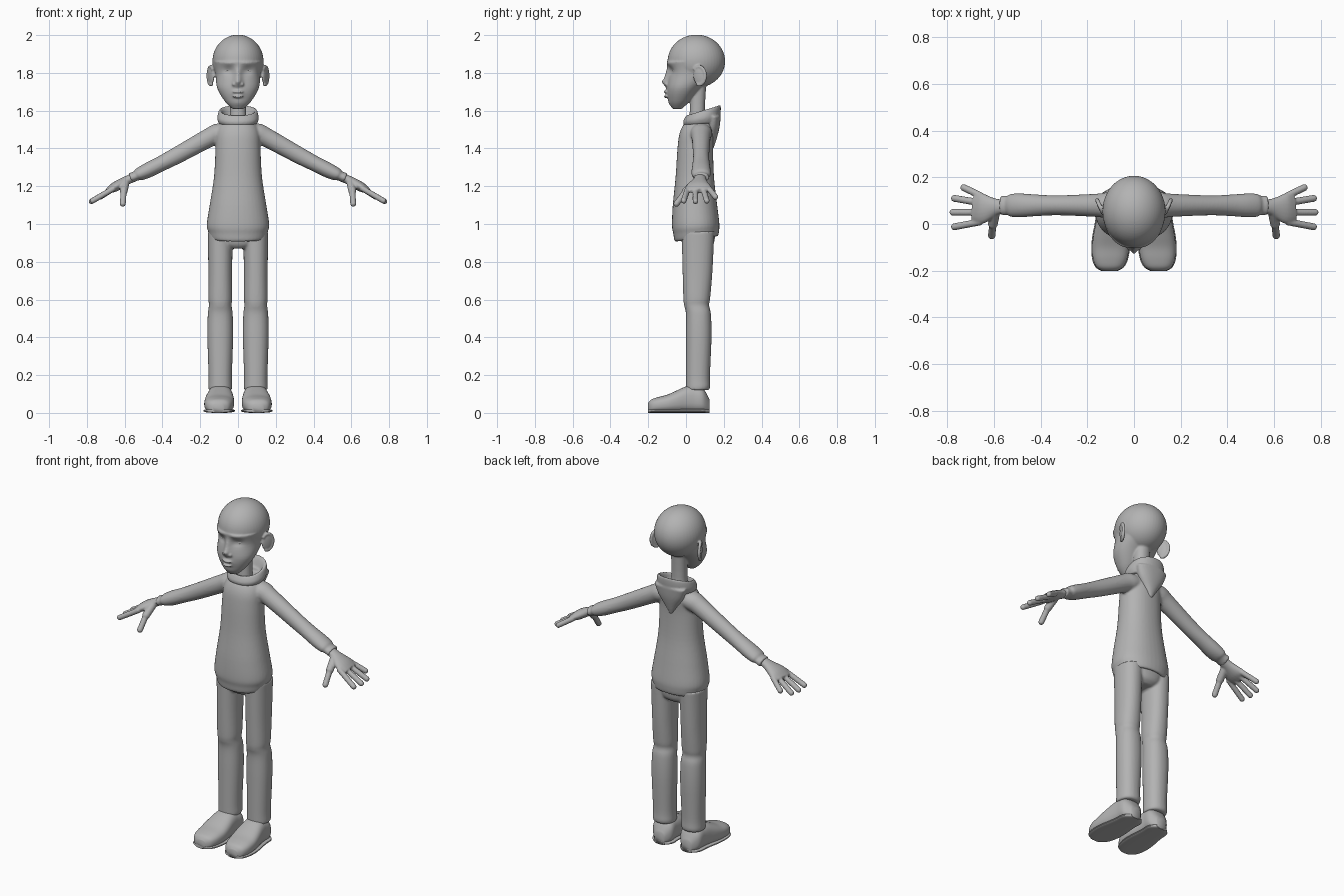
import bpy
import bmesh
from math import cos, sin, pi, exp, copysign
from mathutils import Vector, Matrix, Euler

cube = bpy.data.objects.get("Cube")
if cube:
    bpy.data.objects.remove(cube, do_unlink=True)

grey = bpy.data.materials.new("plain grey")
grey.use_nodes = True
grey.diffuse_color = (.45, .45, .45, 1)
grey.node_tree.nodes["Principled BSDF"].inputs["Base Color"].default_value = grey.diffuse_color


def smooth_rows(rows, steps=5):
    """Catmull-Rom interpolation between rows of numbers."""
    result = []
    last = len(rows) - 1
    for i in range(last):
        before, start, end, after = rows[max(i - 1, 0)], rows[i], rows[i + 1], rows[min(i + 2, last)]
        for k in range(steps):
            t = k / steps
            result.append(tuple(
                q + t / 2 * (r - p + t * (2 * p - 5 * q + 4 * r - s + t * (3 * (q - r) + s - p)))
                for p, q, r, s in zip(before, start, end, after)))
    return result + [rows[-1]]


def oval(count, power):
    """Unit superellipse points."""
    for i in range(count):
        angle = 2 * pi * i / count
        yield tuple(copysign(abs(v) ** (2 / power), v) for v in (cos(angle), sin(angle)))


def skin(bm, rings, mirror=False):
    """Bridge rings of points into a closed solid, optionally with its twin."""
    for side in (1, -1) if mirror else (1,):
        loops = [[bm.verts.new((x * side, y, z)) for x, y, z in ring] for ring in rings]
        for low, high in zip(loops, loops[1:]):
            for i in range(len(low)):
                bm.faces.new((low[i - 1], low[i], high[i], high[i - 1]))
        bm.faces.new(loops[0])
        bm.faces.new(loops[-1])


def stack(bm, rows, tilt=lambda height: 0, centre=0, count=40, mirror=False):
    """Smooth stack of level rings: height, half width, front, back."""
    rings = []
    for height, width, front, back in smooth_rows(rows):
        middle, depth = (front + back) / 2, (back - front) / 2
        rings.append([(centre + width * u, middle + depth * v, height + tilt(height) * depth * v)
                      for u, v in oval(count, 2.2)])
    skin(bm, rings, mirror)


def tube(bm, rows, across=(0, 1, 0)):
    """Mirrored smooth tube: x, y, z, radius across, radius along the normal."""
    rows = smooth_rows(rows)
    path = [Vector(row[:3]) for row in rows]
    rings = []
    for i, (point, row) in enumerate(zip(path, rows)):
        tangent = (path[min(i + 1, len(path) - 1)] - path[max(i - 1, 0)]).normalized()
        side = Vector(across)
        side = (side - tangent * side.dot(tangent)).normalized()
        normal = tangent.cross(side)
        rings.append([point + side * u * row[3] + normal * v * row[4] for u, v in oval(20, 2)])
    skin(bm, rings, True)


def blob(bm, centre, size, turn=(0, 0, 0), mirror=True):
    """Ellipsoid, optionally with its twin."""
    for side in (1, -1) if mirror else (1,):
        place = Matrix.LocRotScale(Vector((centre[0] * side, centre[1], centre[2])),
                                   Euler((turn[0], turn[1] * side, turn[2] * side)), Vector(size))
        bmesh.ops.create_uvsphere(bm, u_segments=48, v_segments=32, radius=1, matrix=place)


def finger(bm, start, tip, radius, across=(0, 1, 0)):
    """Straight round finger with a ball at its tip."""
    tube(bm, [(*start, radius, radius), (*tip, radius, radius)], across)
    blob(bm, tip, (radius, radius, radius))


def finish(name, bm, voxel=0, soften=2):
    """Turn the bmesh into an object; a voxel size melts its pieces together."""
    bmesh.ops.recalc_face_normals(bm, faces=bm.faces)
    for face in bm.faces:
        face.smooth = True
    mesh = bpy.data.meshes.new(name)
    bm.to_mesh(mesh)
    bm.free()
    mesh.materials.append(grey)
    part = bpy.data.objects.new(name, mesh)
    bpy.context.collection.objects.link(part)
    if voxel:
        melt = part.modifiers.new("melt", "REMESH")
        melt.mode = "VOXEL"
        melt.voxel_size = voxel
        melt.use_smooth_shade = True
        relax = part.modifiers.new("relax", "SMOOTH")
        relax.factor = .5
        relax.iterations = soften
    return part


# Head: round cranium and tapering face
bm = bmesh.new()
blob(bm, (0, .055, 1.862), (.135, .152, .14), mirror=False)
stack(bm, [(1.61, .03, -.07, -.02), (1.65, .07, -.09, .02), (1.72, .11, -.1, .08),
           (1.8, .12, -.09, .16), (1.86, .13, -.1, .18)], count=96)

# Face relief: place across, height, spread across, spread in height, push forward
relief = {
    "eye socket": (.05, 1.81, .03, .02, -.012),
    "brow": (.05, 1.85, .04, .01, .008),
    "nose bridge": (0, 1.79, .02, .04, .02),
    "nose tip": (0, 1.75, .02, .02, .026),
    "muzzle": (0, 1.69, .03, .02, .01),
    "chin": (0, 1.64, .03, .02, .005),
}
for vert in bm.verts:
    if vert.co.y < 0:
        vert.co.y -= sum(
            push * exp(-((abs(vert.co.x) - across) / wide) ** 2 - ((vert.co.z - height) / tall) ** 2)
            for across, height, wide, tall, push in relief.values())

# Nostrils and lips
blob(bm, (.02, -.1, 1.74), (.012, .014, .011))
for height in (1.7, 1.675):
    blob(bm, (0, -.105, height), (.028, .012, .008), mirror=False)

# Ears: flat shell flaring to the back, with a raised rim
flare = .45
blob(bm, (.143, .07, 1.785), (.01, .034, .05), (0, 0, -flare))
rim = []
for step in range(10):
    angle = step / 2 - 2
    depth = .07 + .032 * cos(angle)
    rim.append((.112 + flare * depth, depth, 1.785 + .048 * sin(angle), .009, .009))
tube(bm, rim, across=(1, 0, 0))

# Neck
stack(bm, [(1.48, .05, .01, .11), (1.6, .042, .02, .1), (1.78, .045, .02, .11)])
finish("head", bm, .005)

# Eyes: blank almond shapes in the sockets
bm = bmesh.new()
blob(bm, (.053, -.052, 1.808), (.026, .019, .012), (0, -.1, .3))
finish("eyes", bm)

# Hoodie: body with a hollow hem that dips to the front
bm = bmesh.new()
hem = [(.98, .125, -.045, .155), (.925, .13, -.045, .155)]
body = [(.925, .147, -.06, .17), (.96, .158, -.067, .176), (1, .165, -.074, .176),
        (1.1, .15, -.07, .165), (1.25, .127, -.055, .148), (1.4, .119, -.045, .144),
        (1.48, .115, -.034, .15), (1.53, .095, -.01, .155), (1.55, .06, .02, .13)]
stack(bm, hem + body, tilt=lambda height: max(0, 1.1 - height) * .7)

# Sleeves: x, height, radius across, radius along the normal
sleeve = [(.03, 1.485, .055, .04), (.1, 1.48, .058, .053), (.16, 1.453, .05, .05),
          (.32, 1.365, .043, .045), (.41, 1.318, .046, .041), (.48, 1.283, .051, .04),
          (.525, 1.262, .05, .034), (.54, 1.254, .042, .026), (.57, 1.243, .043, .028)]
tube(bm, [(x, .08, height, wide, thick) for x, height, wide, thick in sleeve])
finish("hoodie", bm, .007)

# Hood: collar folded inwards, and the pointed part hanging behind
bm = bmesh.new()
stack(bm, [(1.53, .1, -.01, .17), (1.56, .11, -.015, .182), (1.6, .1, 0, .183),
           (1.595, .086, .01, .166), (1.56, .072, .01, .145)],
      tilt=lambda height: 3 * (height - 1.5))
stack(bm, [(1.4, .01, .12, .146), (1.45, .042, .1, .162), (1.51, .08, .1, .177), (1.57, .1, .11, .184)])
finish("hood", bm, .006)

# Hands: palm, four fanned fingers and a thumb
bm = bmesh.new()
tube(bm, [(.54, .075, 1.255, .03, .022), (.59, .073, 1.23, .036, .024),
          (.65, .067, 1.197, .066, .026), (.69, .07, 1.175, .06, .015)])
for root, tip, reach in ((.01, -.012, .77), (.05, .05, .776), (.09, .11, .77), (.12, .156, .73)):
    finger(bm, (.655, root, 1.19), (reach, tip, 1.12 + (.776 - reach) / 2), .015)
thumb_side = (1, 0, 0)
finger(bm, (.595, .05, 1.22), (.605, 0, 1.175), .021, thumb_side)
finger(bm, (.605, 0, 1.175), (.61, -.05, 1.107), .016, thumb_side)
finish("hands", bm, .005)

# Trousers: legs with a knee crease, joined at the hips
bm = bmesh.new()
stack(bm, [(.12, .06, 0, .12), (.14, .063, 0, .128), (.2, .062, 0, .127), (.4, .068, 0, .135),
           (.52, .066, 0, .132), (.57, .06, -.01, .122), (.61, .063, -.014, .128),
           (.75, .063, -.018, .14), (.96, .066, -.023, .15)], centre=.094, mirror=True)
stack(bm, [(.87, .06, 0, .12), (.9, .11, -.022, .148), (.98, .14, -.03, .155), (1.02, .12, -.02, .14)])
finish("trousers", bm, .007)


def footwear(name, grow, ceiling):
    """Pair of shoe shapes lofted from heel to toe and cut off at a ceiling."""
    rows = [(.125, .03, .07), (.09, .063, .13), (.04, .066, .145), (0, .07, .14), (-.05, .077, .118),
            (-.1, .079, .096), (-.15, .073, .083), (-.185, .057, .07), (-.202, .03, .05)]
    rings = []
    for depth, width, top in smooth_rows(rows):
        half = min(top, ceiling) / 2
        # The toes splay slightly outwards
        rings.append([(.095 - depth / 20 + (width + grow) * u, depth, half + half * v)
                      for u, v in oval(32, 2.6)])
    shape = bmesh.new()
    skin(shape, rings, True)
    return finish(name, shape)


# Shoes and their thin flared soles
footwear("shoes", grow=0, ceiling=1)
sole = footwear("soles", grow=.004, ceiling=.022)
bpy.context.view_layer.objects.active = sole
sole.select_set(True)
bpy.ops.object.shade_smooth_by_angle()
